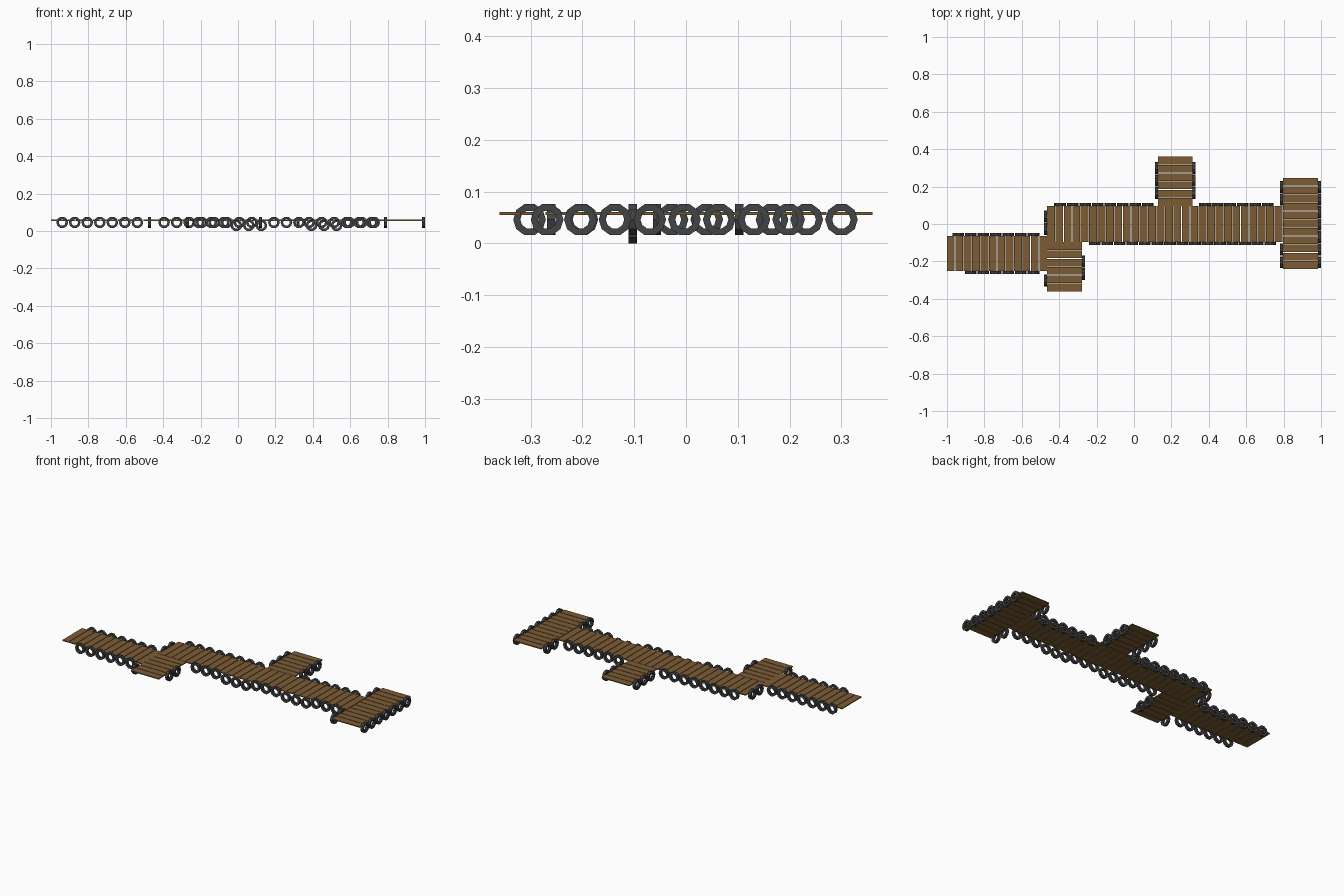
import bpy, bmesh, math

if "Cube" in bpy.data.objects:
    bpy.data.objects.remove(bpy.data.objects["Cube"])

def material(name, rgb):
    m = bpy.data.materials.new(name)
    m.diffuse_color = (*rgb, 1)
    m.use_nodes = True
    m.node_tree.nodes["Principled BSDF"].inputs["Base Color"].default_value = m.diffuse_color
    return m

WOOD = material("brown wood", (0.205, 0.108, 0.036))
RUBBER = material("dark rubber", (0.055, 0.056, 0.059))

def finish(name, bm, mat):
    bmesh.ops.recalc_face_normals(bm, faces=bm.faces)
    me = bpy.data.meshes.new(name)
    bm.to_mesh(me)
    bm.free()
    me.materials.append(mat)
    bpy.context.collection.objects.link(bpy.data.objects.new(name, me))

# Deck section: a row of loose planks laid across the walking direction
def deck(name, x0, x1, y0, y1, count, along_x, gap=0.0035, z0=0.0545, z1=0.0605):
    bm = bmesh.new()
    start, end = (x0, x1) if along_x else (y0, y1)
    pitch = (end - start + gap) / count
    for i in range(count):
        a = start + i * pitch
        b = a + pitch - gap
        xa, xb, ya, yb = (a, b, y0, y1) if along_x else (x0, x1, a, b)
        cube = bmesh.ops.create_cube(bm, size=1)["verts"]
        for v in cube:
            v.co = (xb if v.co.x > 0 else xa, yb if v.co.y > 0 else ya,
                    z1 if v.co.z > 0 else z0)
    finish(name, bm, WOOD)

deck("left_walkway", -1.0, -0.465, -0.252, -0.064, 12, True)
deck("main_walkway", -0.465, 0.793, -0.095, 0.095, 28, True)
deck("lower_jetty", -0.465, -0.279, -0.36, -0.097, 6, False)
deck("upper_jetty", 0.127, 0.314, 0.097, 0.36, 6, False)
deck("end_platform", 0.797, 0.984, -0.24, 0.246, 11, False)

# Tyre fenders: ten-sided rings hung along the deck edges
OUTER, INNER, HALF, SIDES, PITCH = 0.0315, 0.0178, 0.008, 10, 0.067

def add_tyre(bm, x, y, z, faces_y):
    rings = []
    for r, d in ((OUTER, -HALF), (OUTER, HALF), (INNER, HALF), (INNER, -HALF)):
        ring = []
        for k in range(SIDES):
            t = 2 * math.pi * k / SIDES
            c, s = r * math.cos(t), r * math.sin(t)
            ring.append(bm.verts.new((x + c, y + d, z + s) if faces_y
                                     else (x + d, y + c, z + s)))
        rings.append(ring)
    for j in range(4):
        p, q = rings[j], rings[(j + 1) % 4]
        for k in range(SIDES):
            n = (k + 1) % SIDES
            bm.faces.new((p[k], p[n], q[n], q[k]))

def tyre_row(name, edge, start, count, along_x, low=()):
    bm = bmesh.new()
    for i in range(count):
        t = start + i * PITCH
        z = 0.03 if i in low else 0.046
        add_tyre(bm, t if along_x else edge, edge if along_x else t, z, along_x)
    finish(name, bm, RUBBER)

tyre_row("left_walkway_back_tyres", -0.056, -0.94, 7, True)
tyre_row("left_walkway_front_tyres", -0.260, -0.873, 6, True)
tyre_row("main_back_tyres_left", 0.103, -0.395, 8, True)
tyre_row("main_back_tyres_right", 0.103, 0.38, 6, True)
tyre_row("main_front_tyres", -0.103, -0.21, 15, True, (3, 4, 5, 9, 10, 11))
tyre_row("main_left_end_tyres", -0.473, -0.027, 2, False)
tyre_row("lower_jetty_left_tyre", -0.473, -0.302, 1, False)
tyre_row("lower_jetty_right_tyres", -0.271, -0.268, 2, False)
tyre_row("upper_jetty_left_tyres", 0.119, 0.166, 3, False)
tyre_row("upper_jetty_right_tyres", 0.322, 0.166, 3, False)
tyre_row("end_platform_right_tyres", 0.992, -0.204, 7, False)
tyre_row("end_platform_left_front_tyres", 0.789, -0.204, 2, False)
tyre_row("end_platform_left_back_tyres", 0.789, 0.131, 2, False)
